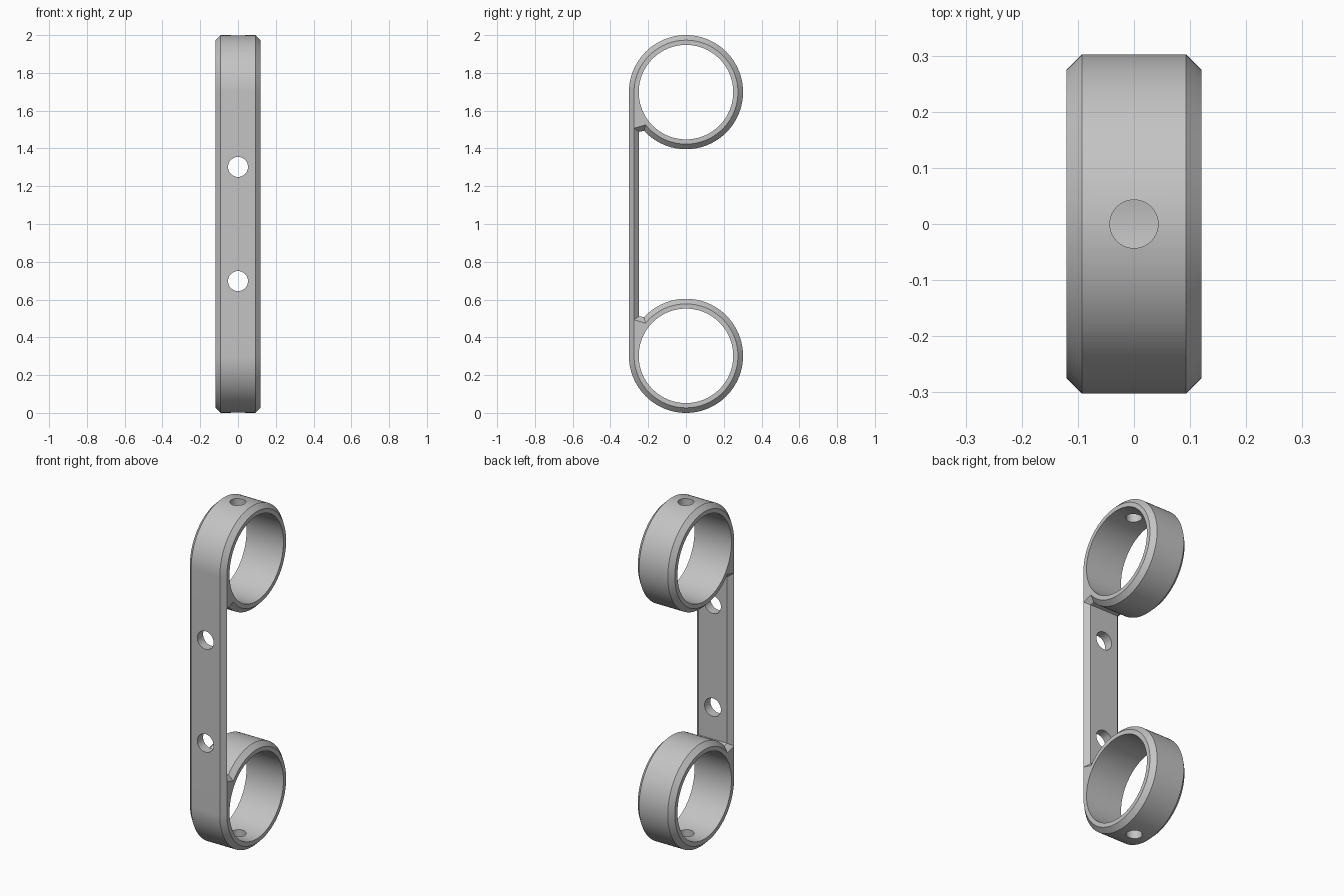
import bpy
import bmesh
from math import cos, sin, pi, asin, sqrt, radians

if "Cube" in bpy.data.objects:
    bpy.data.objects.remove(bpy.data.objects["Cube"], do_unlink=True)

R_OUT, R_BORE, CHAMFER = 0.302, 0.25, 0.027
R_EDGE = R_OUT - CHAMFER         # ring radius at the outer side face
REACH = 0.698                    # ring centre height above the middle
HALF_W = 0.12
FLAT = HALF_W - CHAMFER          # half width inside the chamfers
FRONT, BACK = -R_OUT, -0.248     # plate faces
SCREW_R, MOUNT_R = 0.043, 0.053
MOUNT_Z = 0.302
CORNER_Z, CORNER_EDGE_Z = 0.488, 0.507
ARC_END, EDGE_END = radians(227.3), radians(231)
HOLE_STEPS = 20

metal = bpy.data.materials.new("plain grey")
metal.use_nodes = True
grey = (0.55, 0.55, 0.55, 1)
metal.diffuse_color = grey
metal.node_tree.nodes["Principled BSDF"].inputs["Base Color"].default_value = grey

bm = bmesh.new()


def face(*points):
    bm.faces.new([bm.verts.new(p) for p in points])


def on_ring(x, radius, t):
    """Point on the upper ring, t measured from its top towards the back."""
    return (x, radius * sin(t), REACH + radius * cos(t))


def spread(a, b, n):
    return [a + (b - a) * i / n for i in range(n + 1)]


def hole_stations(radius):
    """Offsets across a round hole with its half opening at each."""
    result = []
    for i in range(HOLE_STEPS + 1):
        d = -radius * cos(pi * i / HOLE_STEPS)
        result.append((d, sqrt(max(0, radius * radius - d * d))))
    result[0], result[-1] = (-radius, 0), (radius, 0)
    return result


def loft(sections):
    """Join half cross-sections; add a hole wall where they open up."""
    for a, b in zip(sections, sections[1:]):
        for i in range(len(a) - 1):
            face(a[i], a[i + 1], b[i + 1], b[i])
        if a[0][0] > 0 or b[0][0] > 0:
            face(a[0], b[0], b[-1], a[-1])


def ring_section(outer_t, edge_t, bore_t, opening=0):
    return [on_ring(opening, R_OUT, outer_t), on_ring(FLAT, R_OUT, outer_t),
            on_ring(HALF_W, R_EDGE, edge_t), on_ring(HALF_W, R_BORE, bore_t),
            on_ring(opening, R_BORE, bore_t)]


def plate_section(z, edge_z, opening=0):
    return [(opening, FRONT, z), (FLAT, FRONT, z), (HALF_W, FRONT + CHAMFER, edge_z),
            (FLAT, BACK, z), (opening, BACK, z)]


# Ring with a radial screw hole at its top
sections = [ring_section(t, t, t) for t in spread(-pi / 2, radians(-12), 26)]
sections += [ring_section(asin(y / R_OUT), asin(y / R_OUT), asin(y / R_BORE), h)
             for y, h in hole_stations(SCREW_R)]
sections += [ring_section(t, t, t) for t in spread(radians(12), radians(225), 71)]
sections.append(ring_section(ARC_END, EDGE_END, EDGE_END))
loft(sections)

# Half of the plate with its mounting hole
sections = [plate_section(0, 0)]
sections += [plate_section(MOUNT_Z + d, MOUNT_Z + d, h) for d, h in hole_stations(MOUNT_R)]
sections.append(plate_section(CORNER_Z, CORNER_EDGE_Z))
loft(sections)

# Web joining plate and ring: front, underside, bore and side face
edge_y = FRONT + CHAMFER
loft([plate_section(CORNER_Z, CORNER_EDGE_Z)[:3], plate_section(REACH, REACH)[:3]])
loft([ring_section(ARC_END, EDGE_END, EDGE_END)[:3],
      [(0, BACK, CORNER_Z), (FLAT, BACK, CORNER_Z), (HALF_W, edge_y, CORNER_EDGE_Z)]])
bore_angles = spread(EDGE_END, 3 * pi / 2, 13)
loft([[on_ring(HALF_W, R_BORE, t), on_ring(0, R_BORE, t)] for t in bore_angles])
face(on_ring(HALF_W, R_EDGE, EDGE_END), (HALF_W, edge_y, CORNER_EDGE_Z),
     (HALF_W, edge_y, REACH),
     *[on_ring(HALF_W, R_BORE, t) for t in reversed(bore_angles)])

# Mirror the quarter across x and z, then weld it
for scale in ((-1, 1, 1), (1, 1, -1)):
    copy = bmesh.ops.duplicate(bm, geom=bm.verts[:] + bm.edges[:] + bm.faces[:])
    bmesh.ops.scale(bm, vec=scale,
                    verts=[g for g in copy["geom"] if isinstance(g, bmesh.types.BMVert)])
bmesh.ops.remove_doubles(bm, verts=bm.verts[:], dist=0.0001)
bmesh.ops.translate(bm, vec=(0, 0, 1), verts=bm.verts[:])
bm.normal_update()
bmesh.ops.recalc_face_normals(bm, faces=bm.faces[:])
if bm.calc_volume(signed=True) < 0:
    bmesh.ops.reverse_faces(bm, faces=bm.faces[:])

mesh = bpy.data.meshes.new("double_ring_bracket")
bm.to_mesh(mesh)
bm.free()
mesh.materials.append(metal)
bracket = bpy.data.objects.new("double_ring_bracket", mesh)
bpy.context.collection.objects.link(bracket)

bpy.ops.object.select_all(action='DESELECT')
bpy.context.view_layer.objects.active = bracket
bracket.select_set(True)
bpy.ops.object.shade_smooth_by_angle(angle=radians(25))
